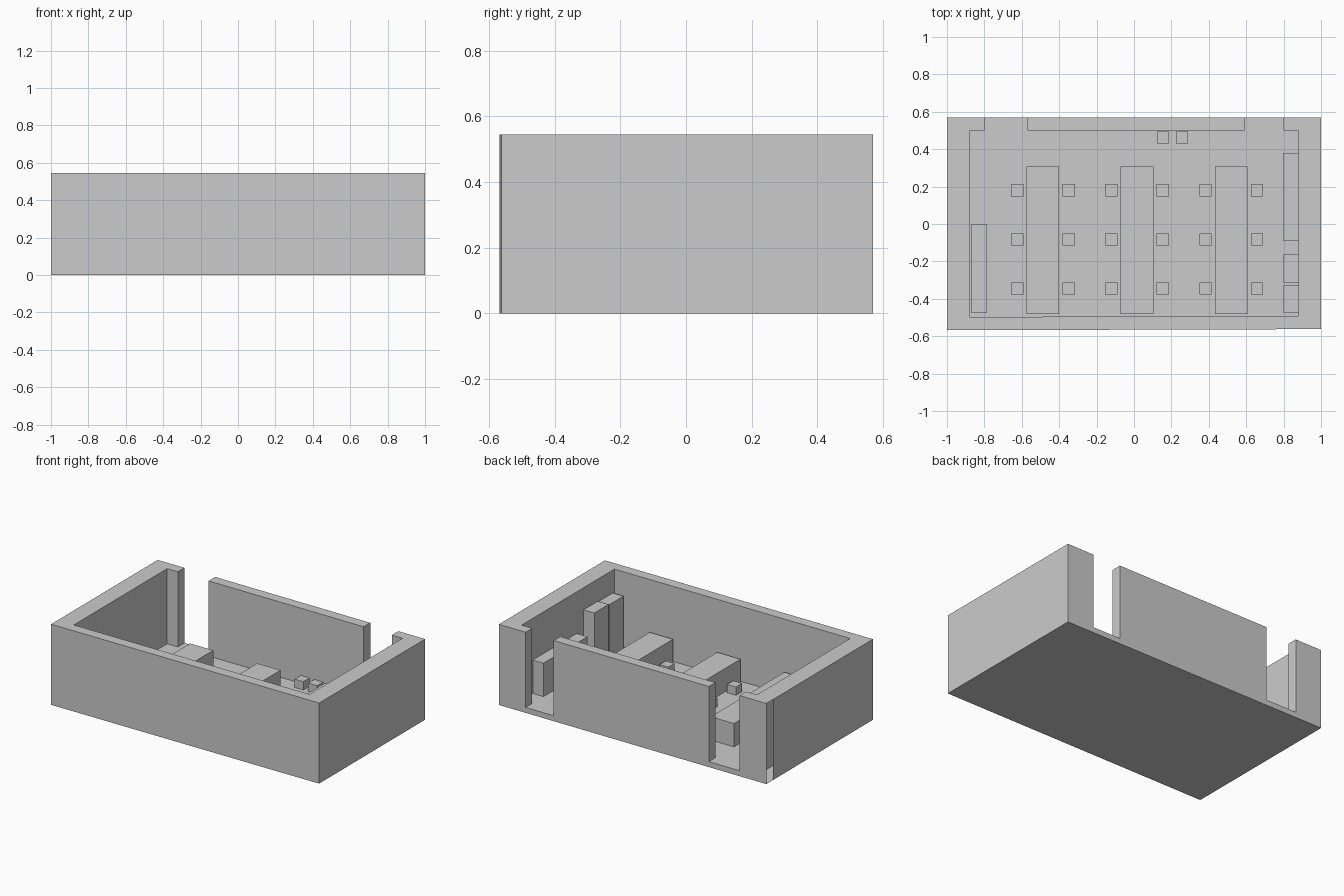
import bpy, bmesh

if "Cube" in bpy.data.objects:
    bpy.data.objects.remove(bpy.data.objects["Cube"])

FLOOR_Z = 0.037
WALL_TOP = 0.545


def prism(name, outline, z0, z1, open_edge=None):
    """Extrude a counter-clockwise plan outline; open_edge leaves one side unfilled."""
    n = len(outline)
    bm = bmesh.new()
    low = [bm.verts.new((x, y, z0)) for x, y in outline]
    high = [bm.verts.new((x, y, z1)) for x, y in outline]
    bm.faces.new(low[::-1])
    bm.faces.new(high)
    for i in range(n):
        j = (i + 1) % n
        if i != open_edge:
            bm.faces.new((low[i], low[j], high[j], high[i]))
    mesh = bpy.data.meshes.new(name)
    bm.to_mesh(mesh)
    bm.free()
    obj = bpy.data.objects.new(name, mesh)
    bpy.context.collection.objects.link(obj)
    return obj


def box(name, x0, x1, y0, y1, z0, z1):
    return prism(name, [(x0, y0), (x1, y0), (x1, y1), (x0, y1)], z0, z1)


# Outer wall wrapping three sides, with short returns on the back;
# the small end face at the back left corner is open
outer_wall = [
    (-1, 0.57), (-1, 0.498), (-1, -0.568), (1, -0.562), (1, 0.57),
    (0.80, 0.57), (0.80, 0.50), (0.88, 0.50), (0.88, -0.492),
    (-0.88, -0.497), (-0.88, 0.50), (-0.80, 0.50), (-0.80, 0.57),
]
prism("outer_wall", outer_wall, 0, WALL_TOP, open_edge=0)

# Back wall between the two doorways
box("back_wall", -0.57, 0.59, 0.50, 0.57, 0, WALL_TOP)

# Floor and door sills
prism("floor", [(-0.88, -0.497), (0.88, -0.492), (0.88, 0.50), (-0.88, 0.50)], 0, FLOOR_Z)
box("left_door_sill", -0.80, -0.57, 0.50, 0.57, 0, FLOOR_Z)
box("right_door_sill", 0.59, 0.80, 0.50, 0.57, 0, FLOOR_Z)

# Three long tables with stools on both sides
for t, x in enumerate((-0.487, 0.016, 0.52)):
    box(f"table_{t}", x - 0.087, x + 0.087, -0.48, 0.307, FLOOR_Z, 0.195)
    for s, side in enumerate((-0.138, 0.138)):
        for r, y in enumerate((0.18, -0.083, -0.345)):
            cx = x + side
            box(f"stool_{t}_{s}_{r}", cx - 0.033, cx + 0.033,
                y - 0.033, y + 0.033, FLOOR_Z, 0.093)

# Two spare stools by the back wall
for i, x in enumerate((0.155, 0.257)):
    box(f"spare_stool_{i}", x - 0.033, x + 0.033, 0.43, 0.495, FLOOR_Z, 0.093)

# Counters and tall cabinets along the side walls
box("left_counter", -0.87, -0.785, -0.475, -0.003, FLOOR_Z, 0.26)
box("right_counter", 0.80, 0.88, -0.09, 0.38, FLOOR_Z, 0.263)
box("cabinet_near", 0.80, 0.88, -0.475, -0.325, FLOOR_Z, 0.39)
box("cabinet_far", 0.80, 0.88, -0.315, -0.163, FLOOR_Z, 0.395)
